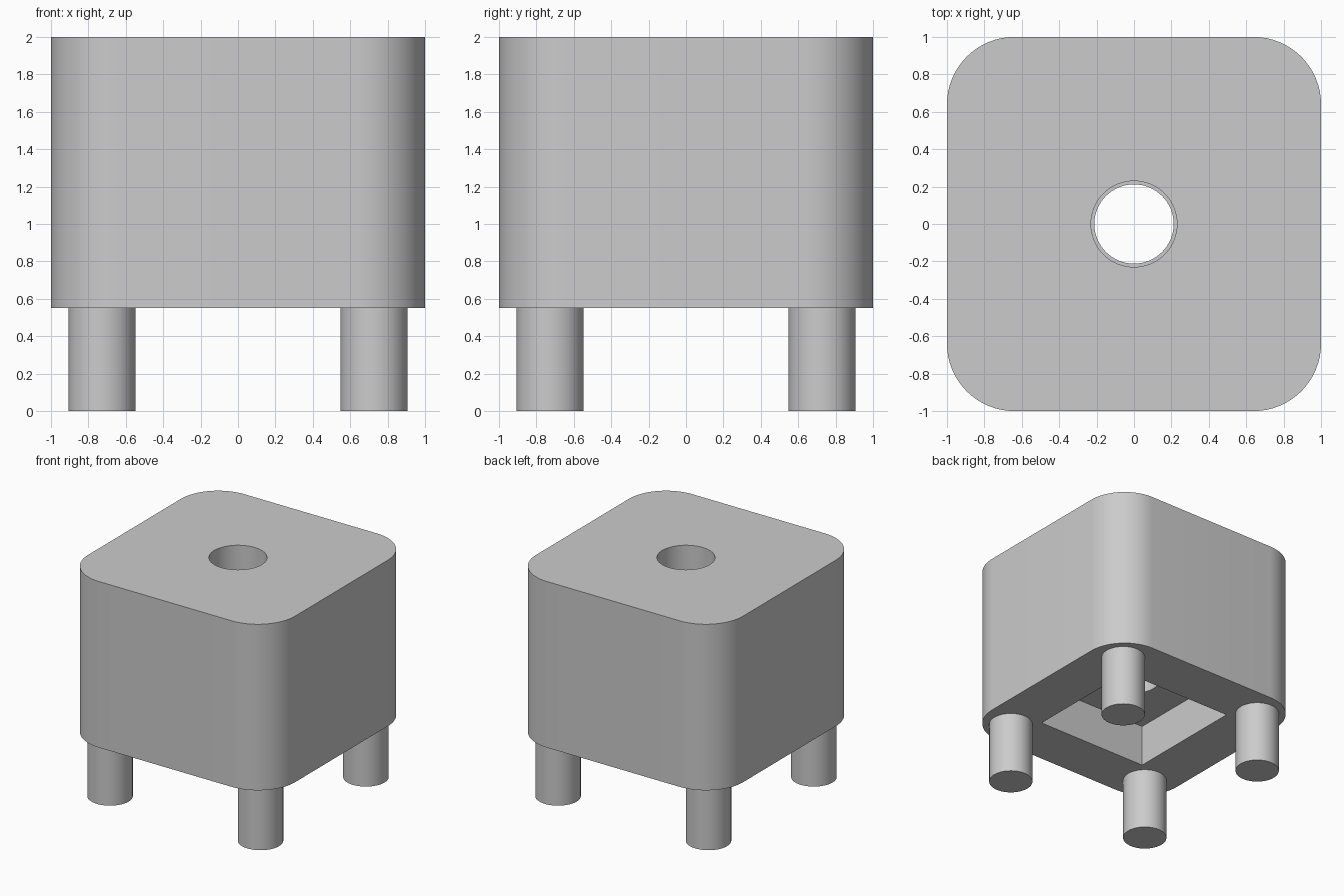
import bpy
import bmesh
import math

cube = bpy.data.objects.get("Cube")
if cube:
    bpy.data.objects.remove(cube, do_unlink=True)

GREY = bpy.data.materials.new("light_grey")
GREY.use_nodes = True
COLOUR = (0.6, 0.6, 0.6, 1.0)
GREY.diffuse_color = COLOUR
GREY.node_tree.nodes["Principled BSDF"].inputs["Base Color"].default_value = COLOUR

BODY_BOTTOM, BODY_TOP = 0.55, 2.0
CAVITY_TOP = 0.92
STEP_Z = 1.4


def prism(name, outline, z0, z1, offset=(0, 0)):
    """Extrude a closed xy outline from z0 to z1."""
    bm = bmesh.new()
    face = bm.faces.new([bm.verts.new((x + offset[0], y + offset[1], z0)) for x, y in outline])
    geom = bmesh.ops.extrude_face_region(bm, geom=[face])["geom"]
    top = [v for v in geom if isinstance(v, bmesh.types.BMVert)]
    bmesh.ops.translate(bm, verts=top, vec=(0, 0, z1 - z0))
    bmesh.ops.recalc_face_normals(bm, faces=bm.faces)
    mesh = bpy.data.meshes.new(name)
    bm.to_mesh(mesh)
    bm.free()
    mesh.materials.append(GREY)
    obj = bpy.data.objects.new(name, mesh)
    bpy.context.collection.objects.link(obj)
    return obj


def circle(radius, n=64):
    return [(radius * math.cos(2 * math.pi * i / n), radius * math.sin(2 * math.pi * i / n))
            for i in range(n)]


def rounded_square(half, radius, steps=16):
    c = half - radius
    points = []
    for q, (sx, sy) in enumerate([(1, 1), (-1, 1), (-1, -1), (1, -1)]):
        for i in range(steps + 1):
            a = math.pi / 2 * (q + i / steps)
            points.append((sx * c + radius * math.cos(a), sy * c + radius * math.sin(a)))
    return points


def select_only(obj):
    bpy.ops.object.select_all(action='DESELECT')
    obj.select_set(True)
    bpy.context.view_layer.objects.active = obj


def cut(obj, cutter):
    cutter.hide_render = True
    mod = obj.modifiers.new("cut", 'BOOLEAN')
    mod.operation = 'DIFFERENCE'
    mod.solver = 'EXACT'
    mod.object = cutter
    select_only(obj)
    bpy.ops.object.modifier_apply(modifier=mod.name)
    bpy.data.objects.remove(cutter, do_unlink=True)


# Rounded block, square underside recess and stepped through hole
body = prism("body", rounded_square(1.0, 0.36), BODY_BOTTOM, BODY_TOP)
s = 0.545
cut(body, prism("recess_cutter", [(-s, -s), (s, -s), (s, s), (-s, s)], 0.3, CAVITY_TOP))
cut(body, prism("hole_cutter", circle(0.212), 0.7, 2.2))
cut(body, prism("counterbore_cutter", circle(0.23), STEP_Z, 2.2))
parts = [body]

# Four round legs
for side, sx in (("left", 1), ("right", -1)):
    for end, sy in (("front", -1), ("back", 1)):
        parts.append(prism(f"{end}_{side}_leg", circle(0.18), 0.0, BODY_BOTTOM,
                           (sx * 0.727, sy * 0.727)))

for part in parts:
    select_only(part)
    bpy.ops.object.shade_smooth_by_angle(angle=math.radians(30))
